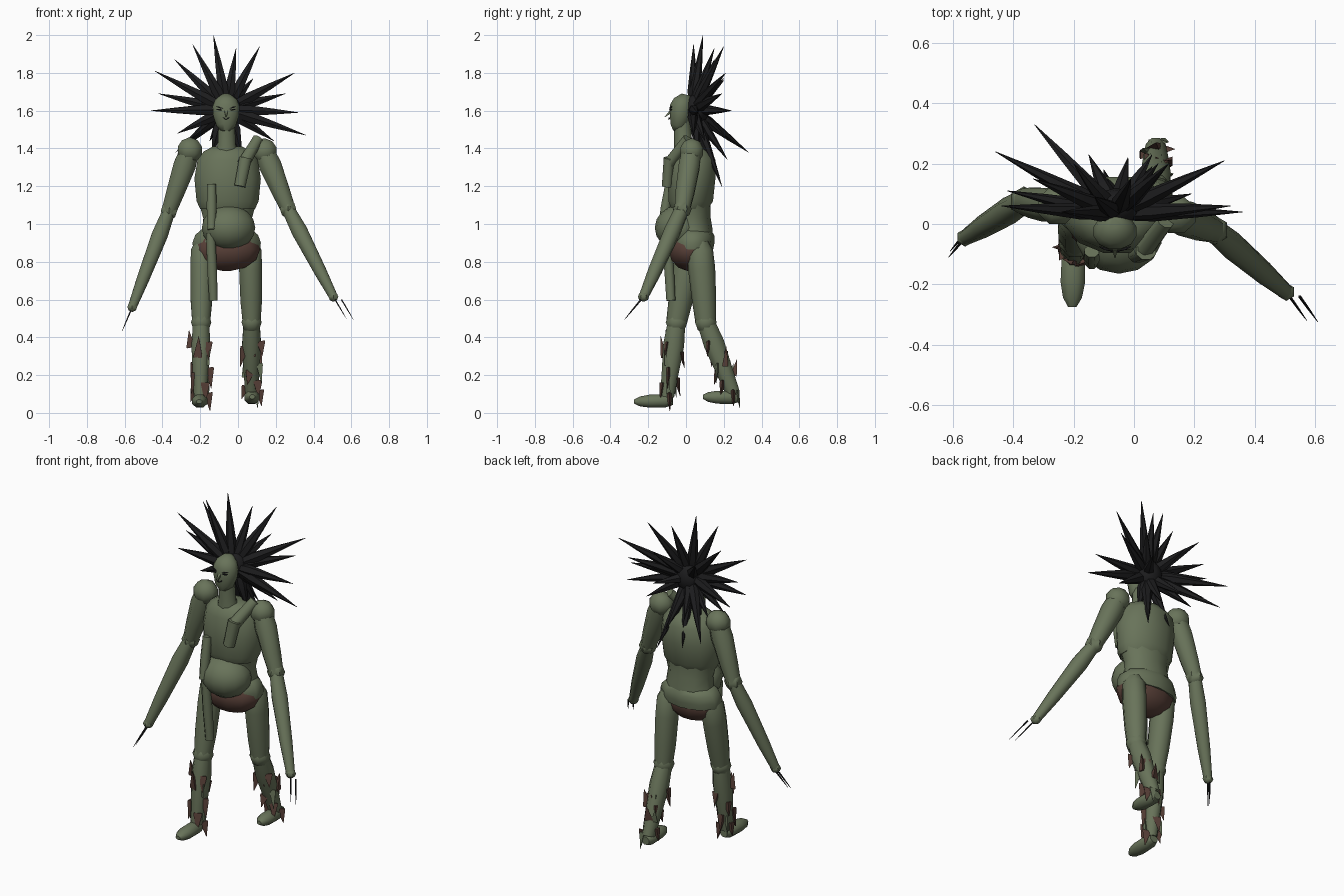
import bpy, bmesh, math, random
from mathutils import Vector

random.seed(4)
old = bpy.data.objects.get("Cube")
if old:
    bpy.data.objects.remove(old, do_unlink=True)


def material(name, colour):
    mat = bpy.data.materials.new(name)
    mat.diffuse_color = (*colour, 1)
    mat.use_nodes = True
    mat.node_tree.nodes["Principled BSDF"].inputs["Base Color"].default_value = (*colour, 1)
    return mat


GREEN = material("moss green", (.14, .173, .102))
BROWN = material("dried brown", (.1, .052, .04))
BLACK = material("soot black", (.012, .012, .013))


def loft(bm, rings, sides):
    """Skin a chain of elliptical rings (x, y, z, half width, half depth)."""
    axis = (Vector(rings[-1][:3]) - Vector(rings[0][:3])).normalized()
    across = axis.cross(Vector((0, 0, 1))) if abs(axis.y) > .8 else Vector((0, 1, 0)).cross(axis)
    across.normalize()
    deep = axis.cross(across)
    loops = []
    for x, y, z, wide, depth in rings:
        loop = []
        for i in range(sides):
            a = math.tau * (i + .5) / sides
            loop.append(bm.verts.new(Vector((x, y, z)) + across * wide * math.cos(a) + deep * depth * math.sin(a)))
        loops.append(loop)
    for low, high in zip(loops, loops[1:]):
        for i in range(sides):
            j = (i + 1) % sides
            bm.faces.new((low[i], low[j], high[j], high[i]))
    bm.faces.new(loops[0][::-1])
    bm.faces.new(loops[-1])


def make(name, chains, mat, sides=10, angle=52):
    """Turn one or more ring chains into a single object."""
    bm = bmesh.new()
    for rings in chains:
        loft(bm, rings, sides)
    bmesh.ops.recalc_face_normals(bm, faces=bm.faces)
    mesh = bpy.data.meshes.new(name)
    bm.to_mesh(mesh)
    bm.free()
    mesh.materials.append(mat)
    obj = bpy.data.objects.new(name, mesh)
    bpy.context.collection.objects.link(obj)
    bpy.ops.object.select_all(action='DESELECT')
    obj.select_set(True)
    bpy.context.view_layer.objects.active = obj
    bpy.ops.object.shade_smooth_by_angle(angle=math.radians(angle))


def ball(name, centre, size, mat, sides=10, steps=6):
    """Low-poly ellipsoid."""
    x, y, z = centre
    rings = []
    for i in range(steps + 1):
        a = math.pi * (.03 + .94 * i / steps)
        rings.append((x, y, z - size[2] * math.cos(a), size[0] * math.sin(a), size[1] * math.sin(a)))
    make(name, [rings], mat, sides)


def between(start, end, profile):
    """Rings along a straight line; profile holds (fraction, width, depth)."""
    a, b = Vector(start), Vector(end)
    return [(*a.lerp(b, t), w, d) for t, w, d in profile]


# Torso
make("chest", [[(-.055, .02, 1.08, .15, .1), (-.055, .025, 1.12, .17, .122), (-.055, .03, 1.24, .182, .13),
                (-.055, .035, 1.34, .165, .125), (-.055, .03, 1.385, .13, .1), (-.055, .02, 1.41, .08, .06)]], GREEN, 12)
make("waist", [[(-.055, .04, .9, .15, .1), (-.055, .04, .97, .142, .1),
                (-.055, .035, 1.03, .135, .095), (-.055, .03, 1.1, .155, .1)]], GREEN)
ball("belly", (-.05, -.035, .98), (.145, .13, .12), GREEN, 14, 8)
make("pelvis", [[(-.06, .035, .865, .186, .108), (-.06, .035, .9, .19, .115), (-.06, .04, .94, .175, .112),
                 (-.06, .04, .97, .14, .095)]], GREEN)
ball("loincloth", (-.06, .02, .865), (.183, .115, .115), BROWN, 12)

# Neck and head
make("neck", [[(-.06, 0, 1.36, .075, .065), (-.06, -.015, 1.42, .05, .048), (-.06, -.02, 1.54, .045, .045)]], GREEN)
make("head", [[(-.063, -.045, 1.49, .025, .025), (-.063, -.04, 1.52, .053, .045), (-.063, -.03, 1.57, .07, .058),
               (-.063, -.025, 1.62, .074, .062), (-.063, -.015, 1.655, .06, .052), (-.063, 0, 1.685, .025, .025)]], GREEN, 12)
make("nose", [between((-.063, -.08, 1.595), (-.063, -.112, 1.567), [(0, .012, .012), (1, .002, .002)])], GREEN, 4, 20)
lash = [(0, .002, .002), (.5, .005, .005), (1, .002, .002)]
face = []
for s in (-1, 1):
    x = -.063
    face.append(between((x + s * .018, -.088, 1.612), (x + s * .052, -.075, 1.622), lash))
    face.append(between((x + s * .022, -.088, 1.604), (x + s * .05, -.075, 1.606), lash))
    face.append(between((x, -.091, 1.552), (x + s * .018, -.088, 1.566), lash))
make("eyes_and_mouth", face, BLACK, 4)

# Hair: a dark cap with long spindle spikes
ball("hair_cap", (-.06, .055, 1.605), (.078, .065, .085), BLACK)
tips = [(-.46, .24, 1.6), (-.44, .06, 1.81), (-.42, .11, 1.69), (-.335, .15, 1.87), (-.24, .04, 1.95),
        (-.13, .09, 2), (-.01, .15, 1.93), (.115, .2, 1.94), (.3, .21, 1.8), (.25, .19, 1.69),
        (.32, .06, 1.59), (.36, .04, 1.47), (-.32, .1, 1.48), (-.25, .15, 1.45), (.19, .1, 1.44),
        (-.33, .33, 1.38), (-.02, .22, 1.34), (.06, .23, 1.6), (-.15, .23, 1.44), (.06, .19, 1.2),
        (-.1, .18, 1.24), (-.2, .2, 1.76), (.08, .2, 1.77), (-.44, .06, 1.6)]
spindle = [(0, .022, .022), (.3, .032, .028), (.65, .018, .016), (1, .001, .001)]
make("hair_spikes", [between((-.06, .035, 1.605), tip, spindle) for tip in tips], BLACK, 6, 50)
make("nape_locks", [between((-.06 + s * .03, .05, 1.56), (-.06 + s * .08, .06, 1.36), spindle) for s in (-1, 1)], BLACK, 6)


# Arms: shoulder, elbow, wrist and claw tips for each side
def arm(side, shoulder, elbow, wrist, claws):
    ball(side + "_shoulder", shoulder, (.072, .068, .068), GREEN, 8, 5)
    make(side + "_upper_arm", [between(shoulder, elbow, [(0, .055, .055), (.25, .064, .06), (.7, .052, .054), (1, .042, .044)])], GREEN, 8)
    ball(side + "_elbow", elbow, (.05, .05, .05), GREEN, 6, 4)
    make(side + "_forearm", [between(elbow, wrist, [(0, .036, .04), (.25, .046, .046), (.7, .036, .038), (1, .025, .026)])], GREEN, 8)
    ball(side + "_wrist", wrist, (.03, .03, .026), GREEN, 6, 4)
    reach = (Vector(claws[0]) - Vector(wrist)) * .9
    make(side + "_claws", [between(Vector(c) - reach, c, [(0, .005, .005), (.5, .004, .004), (1, .001, .001)]) for c in claws], BLACK, 4)


arm("right", (-.255, .06, 1.39), (-.365, .075, 1.07), (-.56, -.045, .56), [(-.615, -.11, .43), (-.61, -.09, .44)])
arm("left", (.14, .03, 1.385), (.265, -.02, 1.08), (.505, -.225, .615), [(.573, -.32, .5), (.61, -.325, .495)])


# Legs: hip, knee and ankle joints, foot, and ragged flakes
def leg(side, hip, knee, ankle, toe):
    make(side + "_thigh", [between(knee, hip, [(0, .05, .055), (.3, .06, .064), (.75, .064, .072), (1, .062, .068), (1.12, .04, .045)])], GREEN)
    ball(side + "_knee", knee, (.058, .062, .062), GREEN, 8, 4)
    make(side + "_shin", [between(ankle, knee, [(0, .036, .04), (.3, .045, .048), (.7, .054, .06), (1, .046, .05)])], GREEN, 8)
    heel = Vector(ankle) + Vector((0, .03, -.02))
    make(side + "_foot", [between(heel, toe, [(0, .025, .025), (.2, .042, .038), (.6, .044, .037), (.85, .034, .028), (1, .015, .012)])], GREEN, 8)
    for label, mat, count, size in (("brown", BROWN, 11, .03), ("green", GREEN, 4, .022)):
        flakes = []
        for i in range(count):
            a = i * 2.4 + random.random()
            t = .05 + .75 * i / count
            out = Vector((math.cos(a), math.sin(a), 0))
            root = Vector(ankle).lerp(Vector(knee), t) + out * (.034 + .018 * t)
            drop = random.choice((-1, -1, 1)) * random.uniform(.07, .12)
            end = root + out * .018 + Vector((0, 0, drop))
            end.z = max(end.z, .01)
            flakes.append(between(root, end, [(0, size, size * .6), (.1, size, size * .6), (1, .001, .001)]))
        make(side + "_" + label + "_flakes", flakes, mat, 3, 20)


leg("right", (-.19, .02, .86), (-.195, -.05, .48), (-.2, -.1, .085), (-.205, -.275, .06))
leg("left", (.065, .075, .86), (.072, .105, .48), (.072, .25, .1), (.075, .09, .085))

# Loose bark strips on the front and across the left shoulder
strip = [(0, .024, .026), (.5, .028, .028), (1, .026, .022)]
make("upper_strip", [between((-.14, -.125, .97), (-.14, -.09, 1.21), strip)], GREEN, 8)
make("lower_strip", [between((-.13, -.08, .595), (-.145, -.1, .95), strip)], GREEN, 8)
make("shoulder_strip", [between((.01, -.1, 1.2), (.04, -.09, 1.35), [(0, .032, .03), (1, .036, .03)]),
                        between((.03, -.09, 1.32), (.105, .01, 1.45), [(0, .036, .03), (1, .03, .028)])], GREEN, 8)
